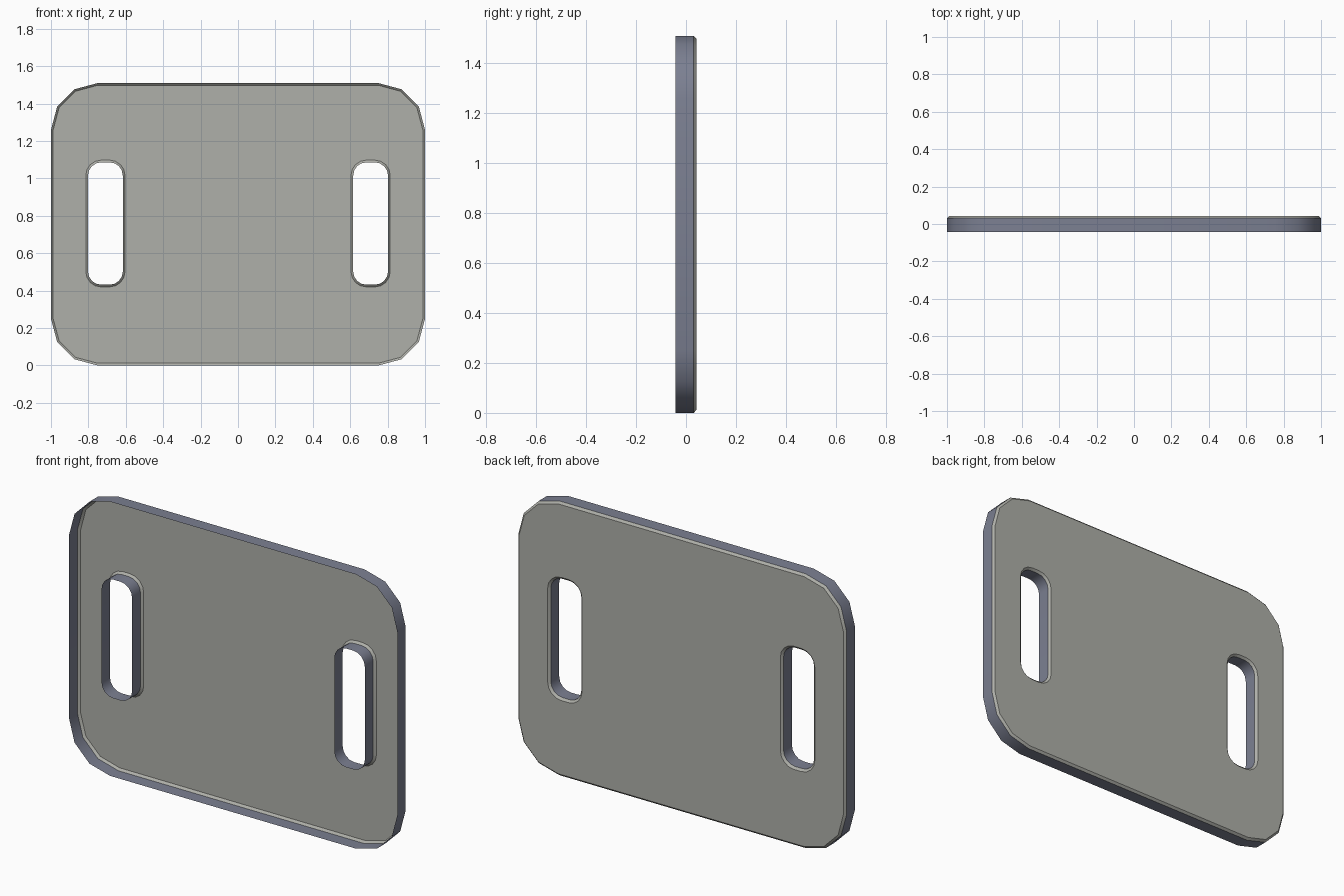
import bpy, bmesh, math

if "Cube" in bpy.data.objects:
    bpy.data.objects.remove(bpy.data.objects["Cube"])

W, H = 2.0, 1.51          # overall width and height
Y0, YC, Y1 = -0.042, 0.031, 0.042   # open front, chamfer start, back panel
C = 0.012                 # chamfer inset


def material(name, rgb):
    m = bpy.data.materials.new(name)
    m.diffuse_color = (*rgb, 1.0)
    m.use_nodes = True
    m.node_tree.nodes["Principled BSDF"].inputs["Base Color"].default_value = m.diffuse_color
    return m


def rounded_rect(cx, cz, w, h, r, seg):
    """Counter-clockwise rounded rectangle in x, z."""
    pts = []
    corners = [(1, -1, -90), (1, 1, 0), (-1, 1, 90), (-1, -1, 180)]
    for sx, sz, start in corners:
        for i in range(seg + 1):
            a = math.radians(start + 90 * i / seg)
            pts.append((cx + sx * (w / 2 - r) + r * math.cos(a),
                        cz + sz * (h / 2 - r) + r * math.sin(a)))
    return pts


def ring(bm, pts, y):
    return [bm.verts.new((x, y, z)) for x, z in pts]


def bridge(bm, a, b, mat, outer):
    n = len(a)
    for i in range(n):
        j = (i + 1) % n
        q = [a[i], a[j], b[j], b[i]]
        f = bm.faces.new(q[::-1] if outer else q)
        f.material_index = mat


def wall(bm, cx, cz, w, h, r, seg, grow, outer):
    """Edge wall plus chamfer; returns the edges bordering the back panel."""
    base = rounded_rect(cx, cz, w, h, r, seg)
    end = rounded_rect(cx, cz, w + 2 * grow, h + 2 * grow, r + grow, seg)
    a, b, c = ring(bm, base, Y0), ring(bm, base, YC), ring(bm, end, Y1)
    bridge(bm, a, b, 1, outer)
    bridge(bm, b, c, 0, outer)
    return [bm.edges.get((c[i], c[(i + 1) % len(c)])) for i in range(len(c))]


bm = bmesh.new()
# outer rim
edges = wall(bm, 0, H / 2, W, H, 0.25, 3, -C, True)
# two handle slots
for s in (-1, 1):
    edges += wall(bm, s * 0.709, 0.759, 0.186, 0.654, 0.07, 4, C, False)
# back panel with slot openings; the front stays open
res = bmesh.ops.triangle_fill(bm, edges=edges, use_beauty=True, normal=(0, 1, 0))
for f in [g for g in res["geom"] if isinstance(g, bmesh.types.BMFace)]:
    f.material_index = 0
    f.normal_update()
    if f.normal.y < 0:
        f.normal_flip()

mesh = bpy.data.meshes.new("slotted_panel")
bm.to_mesh(mesh)
bm.free()
mesh.materials.append(material("warm light grey", (0.43, 0.435, 0.40)))
mesh.materials.append(material("blue grey", (0.20, 0.215, 0.285)))
obj = bpy.data.objects.new("slotted_panel", mesh)
bpy.context.collection.objects.link(obj)
bpy.context.view_layer.objects.active = obj
obj.select_set(True)
bpy.ops.object.shade_smooth_by_angle(angle=math.radians(35))
